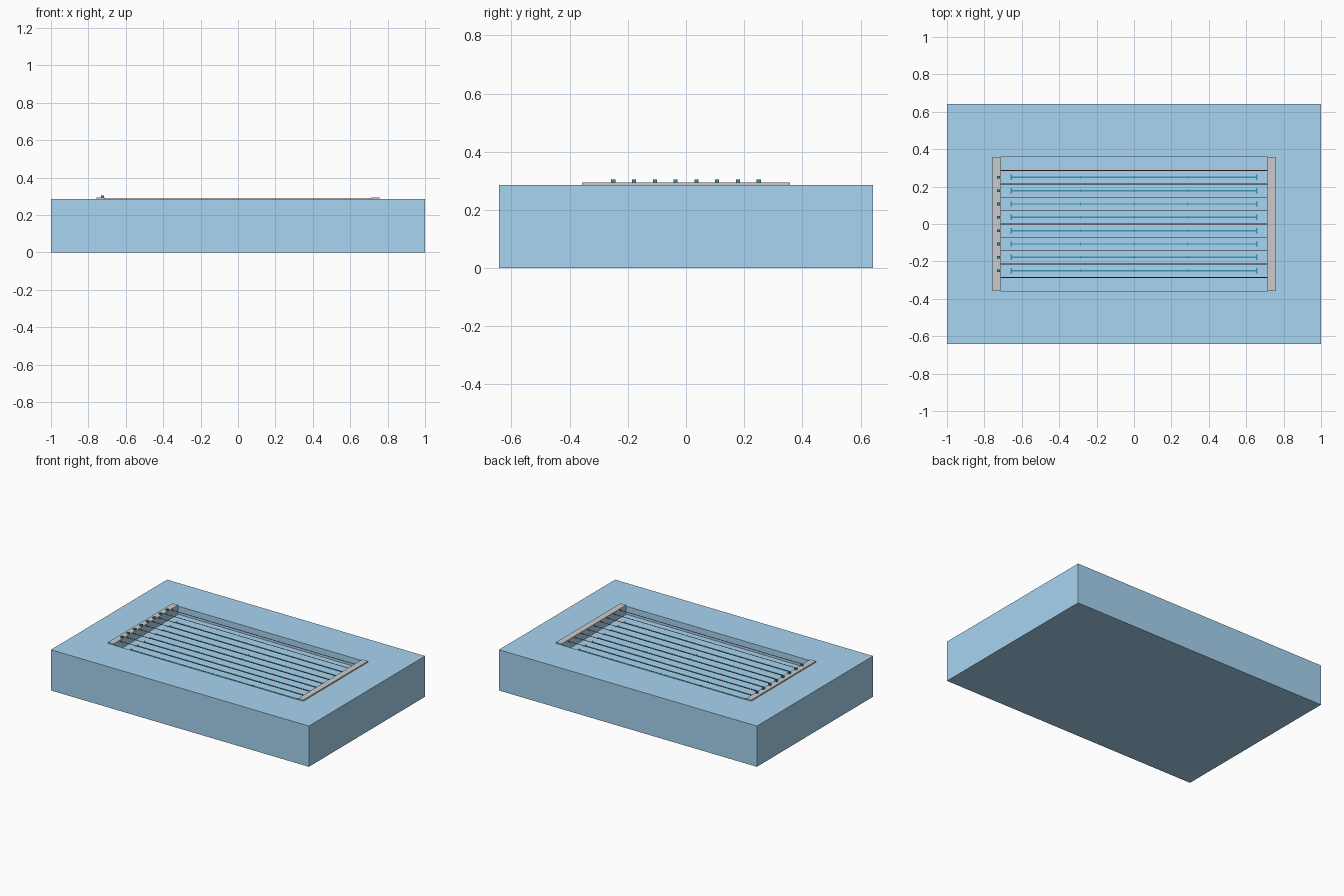
import bpy, bmesh, math

if "Cube" in bpy.data.objects:
    bpy.data.objects.remove(bpy.data.objects["Cube"])

M = 2 / 70            # one metre in model units
TOP = 10 * M          # deck level
DEPTH = 2 * M
LANES = 8
LANE_W = 2.5 * M
HX, HY = 25 * M, 12.5 * M   # half size of the basin


def material(name, rgb):
    m = bpy.data.materials.new(name)
    m.diffuse_color = (*rgb, 1)
    m.use_nodes = True
    m.node_tree.nodes["Principled BSDF"].inputs["Base Color"].default_value = m.diffuse_color
    return m


BLUE = material("pool_blue", (0.39, 0.66, 0.88))
TEAL = material("marking_teal", (0.04, 0.31, 0.44))
DARK = material("block_dark", (0.05, 0.28, 0.35))
RED = material("rope_red", (0.55, 0.1, 0.05))


def finish(name, bm, mat=None):
    bmesh.ops.recalc_face_normals(bm, faces=bm.faces)
    mesh = bpy.data.meshes.new(name)
    bm.to_mesh(mesh)
    bm.free()
    ob = bpy.data.objects.new(name, mesh)
    bpy.context.collection.objects.link(ob)
    if mat:
        mesh.materials.append(mat)
    return ob


def add_box(bm, centre, size):
    verts = bmesh.ops.create_cube(bm, size=1)["verts"]
    for v in verts:
        for i in range(3):
            v.co[i] = centre[i] + v.co[i] * size[i]
    return verts


# Ground slab with the sunken basin, as stacked rectangular rings
bm = bmesh.new()
rings = []
for hx, hy, z in ((1, 22.5 * M, 0), (1, 22.5 * M, TOP), (HX, HY, TOP), (HX, HY, TOP - DEPTH)):
    rings.append([bm.verts.new((sx * hx, sy * hy, z))
                  for sx, sy in ((-1, -1), (1, -1), (1, 1), (-1, 1))])
for a, b in zip(rings, rings[1:]):
    for i in range(4):
        j = (i + 1) % 4
        bm.faces.new((a[i], a[j], b[j], b[i]))
bm.faces.new(rings[0][::-1])
bm.faces.new(rings[-1])
finish("pool_slab", bm, BLUE)

# Raised kerbs at both ends
for side, sx in (("start", -1), ("turn", 1)):
    bm = bmesh.new()
    add_box(bm, (sx * (HX + 0.75 * M), 0, TOP + 0.15 * M), (1.5 * M, 2 * HY, 0.3 * M))
    finish(side + "_end_kerb", bm)

# Lane markings on the floor and starting blocks
for n in range(LANES):
    y = (n - (LANES - 1) / 2) * LANE_W
    z = TOP - DEPTH + 0.03 * M
    t = 0.06 * M
    bm = bmesh.new()
    add_box(bm, (0, y, z), (46 * M, 0.25 * M, t))
    for x in (-23, 23):
        add_box(bm, (x * M, y, z), (0.25 * M, 1.0 * M, t))
    for x in (-10, 0, 10):
        add_box(bm, (x * M, y, z), (0.25 * M, 0.5 * M, t))
    finish(f"lane_marking_{n + 1}", bm, TEAL)

    bm = bmesh.new()
    add_box(bm, (-HX - 0.35 * M, y, TOP + 0.47 * M), (0.6 * M, 0.5 * M, 0.36 * M))
    finish(f"starting_block_{n + 1}", bm, DARK)

# Floating lane ropes
for n in range(LANES + 1):
    y = (n - LANES / 2) * LANE_W
    bm = bmesh.new()
    bmesh.ops.create_cone(bm, cap_ends=True, segments=8, radius1=0.07 * M,
                          radius2=0.07 * M, depth=2 * HX)
    for v in bm.verts:
        v.co = (v.co.z, y + v.co.y, TOP + v.co.x)
    finish(f"lane_rope_{n + 1}", bm, RED)
